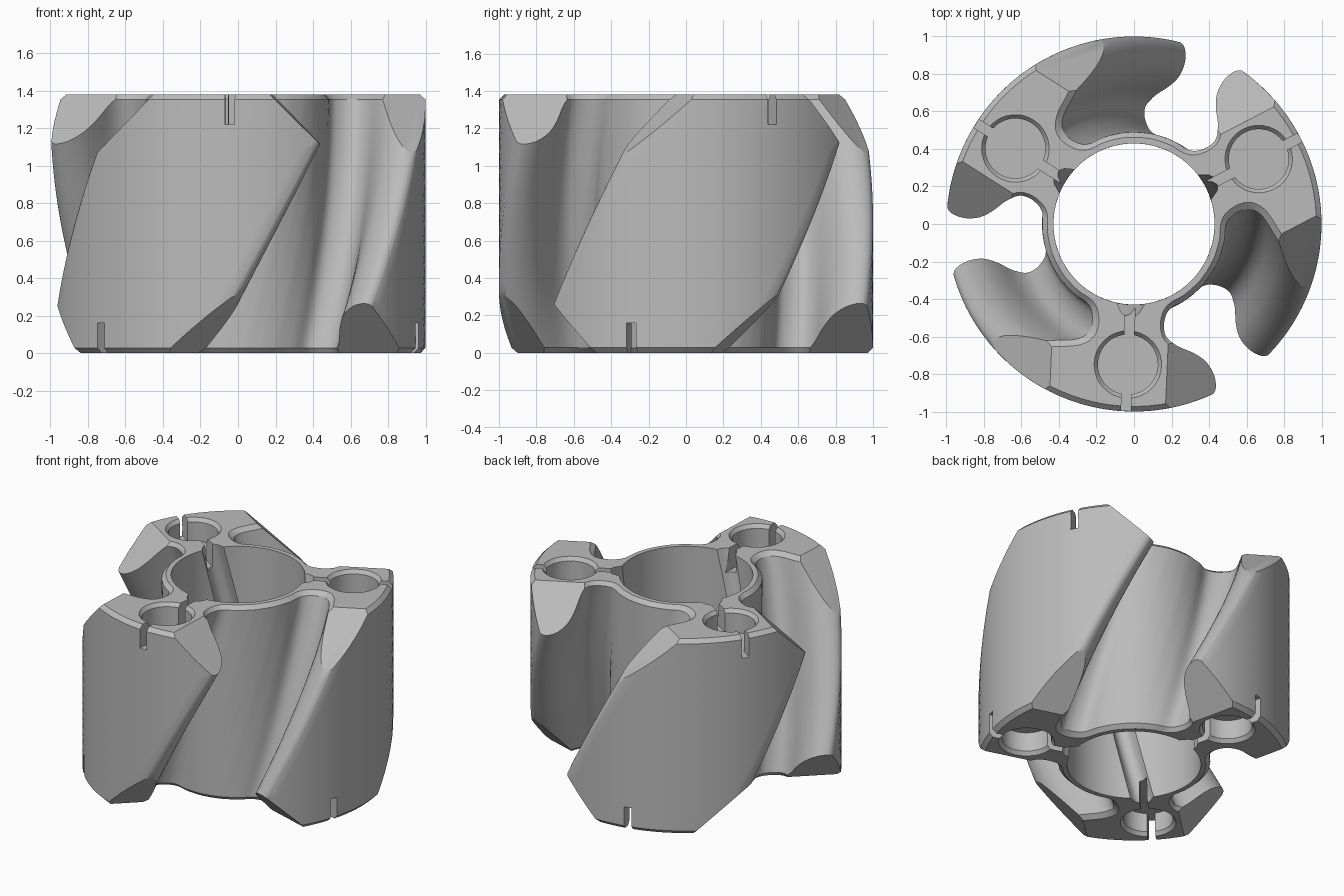
import bpy, bmesh, math
from mathutils import Matrix, Vector

if "Cube" in bpy.data.objects:
    bpy.data.objects.remove(bpy.data.objects["Cube"])

H = 1.38                        # height
TWIST = math.radians(44.5)      # helix turn from bottom to top
TOP_ANGLE = math.radians(-92.5)  # lobe centre at the top
BEVEL = 0.027
BORE, GROOVE = 0.43, 0.065
THIRD = math.tau / 3


def angle_at(z):
    return TOP_ANGLE - TWIST * (1 - z / H)


def polar(r, a):
    return Vector((r * math.cos(a), r * math.sin(a)))


def spline(points, steps=3):
    """Smooth open curve through the points."""
    out = []
    for i in range(len(points) - 1):
        p0, p1 = points[max(i - 1, 0)], points[i]
        p2, p3 = points[i + 1], points[min(i + 2, len(points) - 1)]
        for k in range(steps):
            t = k / steps
            out.append(0.5 * (2 * p1 + (p2 - p0) * t + (2 * p0 - 5 * p1 + 4 * p2 - p3) * t * t
                              + (3 * p1 - p0 - 3 * p2 + p3) * t ** 3))
    return out + [points[-1]]


def threefold(points):
    return [Matrix.Rotation(THIRD * k, 2) @ p for k in range(3) for p in points]


def inset(loop, d):
    """Move a counter-clockwise loop inwards."""
    out = []
    for i, p in enumerate(loop):
        t = (loop[(i + 1) % len(loop)] - loop[i - 1]).normalized()
        out.append(p + Vector((-t.y, t.x)) * d)
    return out


def mesh_object(name, bm):
    bmesh.ops.recalc_face_normals(bm, faces=bm.faces)
    mesh = bpy.data.meshes.new(name)
    bm.to_mesh(mesh)
    bm.free()
    obj = bpy.data.objects.new(name, mesh)
    bpy.context.collection.objects.link(obj)
    return obj


def loft(name, layers):
    """Closed twisted solid from (z, loop) layers."""
    bm = bmesh.new()
    rings = []
    for z, loop in layers:
        rot = Matrix.Rotation(angle_at(z), 2)
        rings.append([bm.verts.new((rot @ p).to_3d() + Vector((0, 0, z))) for p in loop])
    for a, b in zip(rings, rings[1:]):
        for i in range(len(a)):
            j = (i + 1) % len(a)
            bm.faces.new((a[i], a[j], b[j], b[i]))
    bm.faces.new(rings[0][::-1])
    bm.faces.new(rings[-1])
    return mesh_object(name, bm)


def prism(bm, section, u0, u1, matrix):
    """Extrude a (v, z) section along the radial direction u."""
    ends = [[bm.verts.new(matrix @ Vector((u, v, z))) for v, z in section] for u in (u0, u1)]
    n = len(section)
    bm.faces.new(ends[0][::-1])
    bm.faces.new(ends[1])
    for i in range(n):
        j = (i + 1) % n
        bm.faces.new((ends[0][i], ends[0][j], ends[1][j], ends[1][i]))


def lathe(bm, profile, centre, matrix, n=40):
    """Closed round solid from (radius, z) steps."""
    rings = [[bm.verts.new(matrix @ Vector((centre + r * math.cos(math.tau * i / n),
                                            r * math.sin(math.tau * i / n), z)))
              for i in range(n)] for r, z in profile]
    for a, b in zip(rings, rings[1:]):
        for i in range(n):
            j = (i + 1) % n
            bm.faces.new((a[i], a[j], b[j], b[i]))
    bm.faces.new(rings[0][::-1])
    bm.faces.new(rings[-1])


# Lobe profile: valley, undercut neck, rounded tip, outer arc
half = [polar(0.49, math.radians(a)) for a in (60, 54, 48)] + [Vector(p) for p in (
    (.39, .297), (.43, .232), (.465, .203), (.51, .192), (.55, .193), (.59, .207),
    (.62, .243), (.637, .30), (.645, .40), (.662, .49), (.70, .555), (.745, .588),
    (.785, .595), (.814, .581))]
half = spline(half)
edge = math.atan2(half[-1].y, half[-1].x)
arc = [polar(1, edge * (k / 10 - 1)) for k in range(1, 20)]
lobe = [Vector((p.x, -p.y)) for p in half] + arc + half[::-1][:-1]
outline = threefold(lobe)
small = inset(outline, BEVEL)
layers = [(0, small)]
layers += [(BEVEL + (H - 2 * BEVEL) * k / 24, outline) for k in range(25)]
layers += [(H, small)]
body = loft("fluted_body", layers)

# Bore with a helical groove under each lobe
bore_part = []
for deg in list(range(-10, 11, 2)) + list(range(15, 110, 5)):
    a = math.radians(deg)
    s = GROOVE ** 2 - (BORE * math.sin(a)) ** 2
    groove_r = BORE * math.cos(a) + math.sqrt(s) if s > 0 and abs(deg) < 15 else 0
    bore_part.append(polar(max(BORE, groove_r), a))
bore_loop = threefold(bore_part)
bore = loft("bore_cutter", [(-0.1 + (H + 0.2) * k / 26, bore_loop) for k in range(27)])

# Corner cuts, round pockets and slots on both ends of every lobe
corners, pockets, slots = bmesh.new(), bmesh.new(), bmesh.new()
flip = Matrix.Translation((0, 0, H)) @ Matrix.Rotation(math.pi, 4, 'X')
for k in range(3):
    for z, end in ((H, Matrix.Identity(4)), (0, flip)):
        m = Matrix.Rotation(angle_at(z) + THIRD * k, 4, 'Z') @ end
        for side, v in ((1, 0.21), (-1, 0.41)):
            section = [(side * (v - 0.1), H + 0.1), (side * (v + 0.5), H - 0.5),
                       (side * (v + 0.5), H + 0.1)]
            prism(corners, section, 0.5, 1.2, m)
        lathe(pockets, [(.16, H - .16), (.16, H - .025), (.18, H), (.18, H + .1)], 0.75, m)
        prism(slots, [(-.026, H - .16), (.026, H - .16), (.026, H + .1), (-.026, H + .1)],
              0.4, 1.1, m)
cutters = [bore, mesh_object("corner_cutter", corners),
           mesh_object("pocket_cutter", pockets), mesh_object("slot_cutter", slots)]

bpy.context.view_layer.objects.active = body
for cutter in cutters:
    cutter.hide_render = True
    mod = body.modifiers.new(cutter.name, 'BOOLEAN')
    mod.operation = 'DIFFERENCE'
    mod.solver = 'EXACT'
    mod.object = cutter
    bpy.ops.object.modifier_apply(modifier=mod.name)
    bpy.data.objects.remove(cutter)

# Grey finish
grey = bpy.data.materials.new("plain grey")
grey.use_nodes = True
colour = (0.5, 0.5, 0.5, 1)
grey.diffuse_color = colour
grey.node_tree.nodes["Principled BSDF"].inputs["Base Color"].default_value = colour
body.data.materials.clear()
body.data.materials.append(grey)

bpy.ops.object.select_all(action='DESELECT')
body.select_set(True)
bpy.ops.object.shade_smooth_by_angle(angle=math.radians(28))
